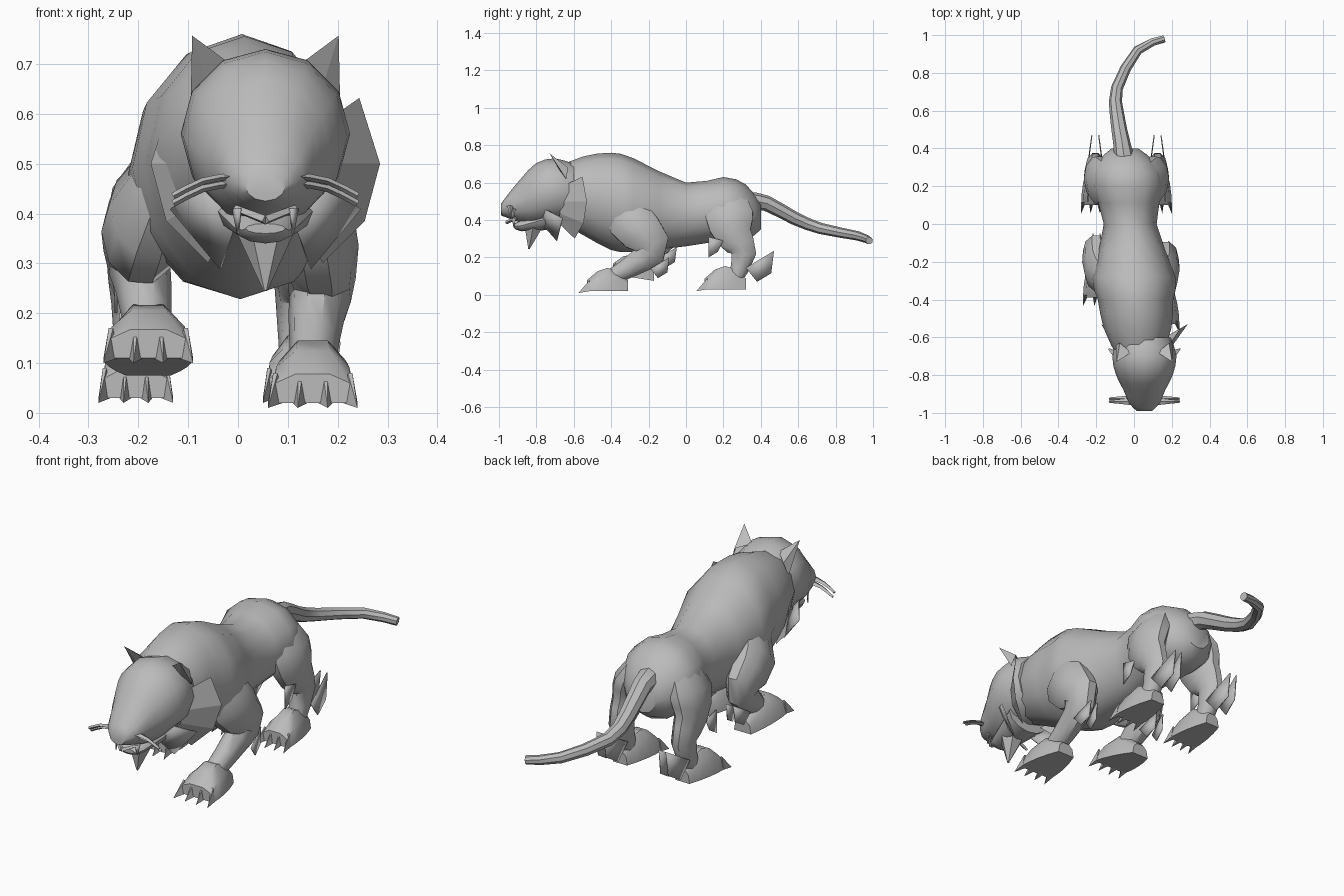
import bpy
import bmesh
from math import cos, sin, pi, tau, radians, copysign
from mathutils import Vector

default_cube = bpy.data.objects.get("Cube")
if default_cube:
    bpy.data.objects.remove(default_cube, do_unlink=True)

shade = (.5, .5, .5, 1)
grey = bpy.data.materials.new("soft_grey")
grey.use_nodes = True
grey.diffuse_color = shade
grey.node_tree.nodes["Principled BSDF"].inputs["Base Color"].default_value = shade

face_x = .055


def finish(name, bm, smooth_angle=40):
    """Turn a bmesh into a named, shaded object."""
    bmesh.ops.recalc_face_normals(bm, faces=bm.faces)
    mesh = bpy.data.meshes.new(name)
    bm.to_mesh(mesh)
    bm.free()
    mesh.materials.append(grey)
    part = bpy.data.objects.new(name, mesh)
    bpy.context.collection.objects.link(part)
    bpy.ops.object.select_all(action="DESELECT")
    part.select_set(True)
    bpy.context.view_layer.objects.active = part
    bpy.ops.object.shade_smooth_by_angle(angle=radians(smooth_angle))
    return part


def bridge(bm, loops):
    """Skin a row of equal vertex loops and cap both ends."""
    for near, far in zip(loops, loops[1:]):
        for k in range(len(near)):
            following = (k + 1) % len(near)
            bm.faces.new((near[k], near[following], far[following], far[k]))
    bm.faces.new(loops[0])
    bm.faces.new(loops[-1])


def refine(rings):
    """Insert a smooth in-between ring in every gap."""
    rings = [Vector(ring) for ring in rings]
    result = []
    for i, (near, far) in enumerate(zip(rings, rings[1:])):
        before, after = rings[max(i - 1, 0)], rings[min(i + 2, len(rings) - 1)]
        result += [near, (near + far) * 9 / 16 - (before + after) / 16]
    return result + [rings[-1]]


def loft(name, rings, sides=10, upright=False):
    """Tube through rings of x, y, z, half width, half height."""
    rings = refine(rings)
    centres = [Vector(ring[:3]) for ring in rings]
    bm = bmesh.new()
    loops = []
    for i, (centre, ring) in enumerate(zip(centres, rings)):
        along = centres[min(i + 1, len(centres) - 1)] - centres[max(i - 1, 0)]
        if upright:
            along = Vector((0, 1, 0))
        along.normalize()
        across = (Vector((1, 0, 0)) - along * along.x).normalized()
        up = across.cross(along)
        turns = [tau * k / sides for k in range(sides)]
        loops.append([bm.verts.new(centre + across * cos(a) * ring[3] + up * sin(a) * ring[4])
                      for a in turns])
    bridge(bm, loops)
    return finish(name, bm)


def limb(name, joints, wide, deep, thin, sides=10, domed=False):
    """Tapering tube along a few joints; a domed one starts rounded."""
    rings = []
    for i, joint in enumerate(joints):
        taper = (i / (len(joints) - 1)) ** .8
        rings.append((*joint, wide + (thin - wide) * taper, deep + (thin - deep) * taper))
    if domed:
        rings[0] = (*joints[0], wide * .3, deep * .4)
    loft(name, rings, sides)


def plate(name, outline, thickness=.006):
    """Thin flat piece made from one outline."""
    bm = bmesh.new()
    bm.faces.new([bm.verts.new(point) for point in outline])
    solid = finish(name, bm).modifiers.new("thickness", "SOLIDIFY")
    solid.thickness, solid.offset = thickness, 0


def spike(name, base, tip, width, height):
    """Four-sided claw with a narrow ridge on top."""
    bm = bmesh.new()
    point = bm.verts.new(tip)
    corners = [bm.verts.new(Vector(base) + Vector((x * width, 0, z * height)))
               for x, z in ((-1, -1), (1, -1), (.3, 1), (-.3, 1))]
    for k, corner in enumerate(corners):
        bm.faces.new((corners[k - 1], corner, point))
    bm.faces.new(corners)
    finish(name, bm, smooth_angle=20)


def paw(name, x, toe, length, floor, lift, half):
    """Flat-soled paw with four claws; lift raises the toes."""
    bm = bmesh.new()
    loops = []
    steps = 4
    for i in range(steps + 1):
        t = i / steps
        width, height = half * (1 - t * t / 2), .06 + .07 * sin(pi * t)
        base = Vector((x, toe + length * t, floor + lift * (1 - t)))
        arch = [pi * k / 5 for k in range(6)]
        loops.append([bm.verts.new(base + Vector((copysign(abs(cos(a)) ** .8, cos(a)) * width, 0,
                                                  abs(sin(a)) ** .8 * height))) for a in arch])
    bridge(bm, loops)
    finish(name, bm)
    for i in range(4):
        offset = half * (i - 1.5) / 1.8
        root = Vector((x + offset, toe + .015, floor + lift + .03))
        spike(f"{name}_claw_{i + 1}", root, root + Vector((offset * .2, -.06, -.04)), half / 6, .03)


def tuft(name, x, y, z, size):
    """Pair of pointed fur plates behind a leg joint."""
    for label, side in (("outer", 1), ("inner", -1)):
        shape = ((-.4, -.1), (0, -.6), (.5, -.3), (.6, .5))
        plate(f"{name}_{label}", [(x + side * (.03 - dy / 50), y + dy * size, z + dz * size)
                                  for dy, dz in shape])


# Torso: the spine drifts sideways from neck to rump
torso = ((-.7, .54, .12, .14), (-.55, .53, .18, .21), (-.4, .5, .2, .26), (-.28, .48, .22, .25),
         (0, .43, .14, .17), (.2, .46, .19, .17), (.32, .44, .16, .15), (.4, .42, .07, .07))
loft("torso", [(-.07 * y - .02, y, z, wide, tall) for y, z, wide, tall in torso], 12, upright=True)

# Tail, curling to the left
limb("tail", ((-.05, .34, .5), (-.065, .43, .49), (-.09, .58, .41), (-.09, .72, .355),
              (.02, .92, .315), (.16, .98, .29)), wide=.055, deep=.05, thin=.02, sides=8)

# Head with brow, muzzle, jaw and pointed chin fur
skull = ((-.99, .455, .04, .03), (-.95, .475, .08, .065), (-.88, .505, .11, .12),
         (-.8, .54, .15, .165), (-.7, .56, .17, .17), (-.6, .55, .14, .15))
jaw = ((-.92, .37, .04, .01), (-.88, .37, .06, .03), (-.7, .42, .11, .07))
for name, stations in (("head", skull), ("lower_jaw", jaw)):
    loft(name, [(face_x, *station) for station in stations], 12, upright=True)
limb("chin_fur", ((face_x, -.81, .4), (face_x, -.84, .245)), wide=.075, deep=.07, thin=.004, sides=6)

# Paired head pieces, mirrored about the middle of the face
for label, side in (("left", 1), ("right", -1)):
    def mirrored(points):
        return [Vector((face_x + side * x, y, z)) for x, y, z in points]

    # Two flat whiskers drooping outward, teeth and a fang
    for row, drop in (("upper", 0), ("lower", .015)):
        path = mirrored((.065 + .12 * t, -.94 + drop, .475 - .04 * t * t - drop) for t in (0, .5, 1))
        limb(f"{label}_{row}_whisker", path, wide=.007, deep=.02, thin=.007, sides=4)
    limb(label + "_teeth", mirrored(((0, -.96, .387), (.06, -.91, .41))), .01, .01, .008, sides=4)
    plate(label + "_fang", mirrored(((.05, -.93, .41), (.065, -.91, .41), (.055, -.92, .36))))

    # Cup-shaped ear
    bm = bmesh.new()
    tip, inner, outer, fold, back = [bm.verts.new(point) for point in mirrored((
        (.147, -.73, .757), (.07, -.68, .7), (.15, -.64, .62), (.11, -.66, .64), (.13, -.63, .68)))]
    for corners in ((inner, fold), (fold, outer), (outer, back), (back, inner)):
        bm.faces.new((tip, *corners))
    finish(label + "_ear", bm, smooth_angle=20)

    # Flared cheek ruff: an arc of fur swept back from the jaw
    bm = bmesh.new()
    arc = [radians(angle) for angle in (35, 0, -30, -60)]
    rows = [[bm.verts.new(point) for point in mirrored(
        (radius * cos(a), y + depth * cos(a), .5 + radius * sin(a)) for a in arc)]
        for radius, y, depth in ((.13, -.7, .03), (.23, -.66, .13))]
    for k in range(len(arc) - 1):
        bm.faces.new((rows[0][k], rows[1][k], rows[1][k + 1], rows[0][k + 1]))
    finish(label + "_ruff", bm, smooth_angle=10)
    plate(label + "_cheek_fur", mirrored((
        (.12, -.76, .46), (.19, -.66, .41), (.09, -.69, .29), (.06, -.77, .38))))

# Left foreleg planted ahead, right foreleg lifted
for label, x, toe, reach, floor, lift in (("left", .15, -.53, .35, .02, 0),
                                          ("right", -.18, -.39, .25, .075, .035)):
    elbow = toe + reach
    limb(label + "_foreleg", ((x * .6, -.36, .56), (x, elbow - .12, .4), (x * 1.12, elbow, floor + .25),
                              (x * 1.05, elbow - reach * .15, floor + .17),
                              (x, elbow - reach * .6, floor + .08)),
         wide=.1, deep=.17, thin=.045, domed=True)
    paw(label + "_fore_paw", x, toe, .22, floor, lift, half=.09)
    tuft(label + "_fore_tuft", x * 1.1, elbow + .03, floor + .13, size=.1)

# Hind legs: thigh, knee, hock and paw
for label, side, x in (("left", 1, .125), ("right", -1, -.205)):
    limb(label + "_hind_leg", ((x - side * .08, .23, .57), (x - side * .02, .23, .43), (x, .26, .31),
                               (x, .31, .22), (x, .26, .08)),
         wide=.085, deep=.18, thin=.04, domed=True)
    paw(label + "_hind_paw", x, .1, .22, .03, 0, half=.075)
    tuft(label + "_hind_tuft", x, .38, .16, size=.15)
    plate(label + "_knee_fur", [(x + side * .04, y, z)
                                for y, z in ((.12, .31), (.2, .29), (.17, .23), (.12, .2))])
